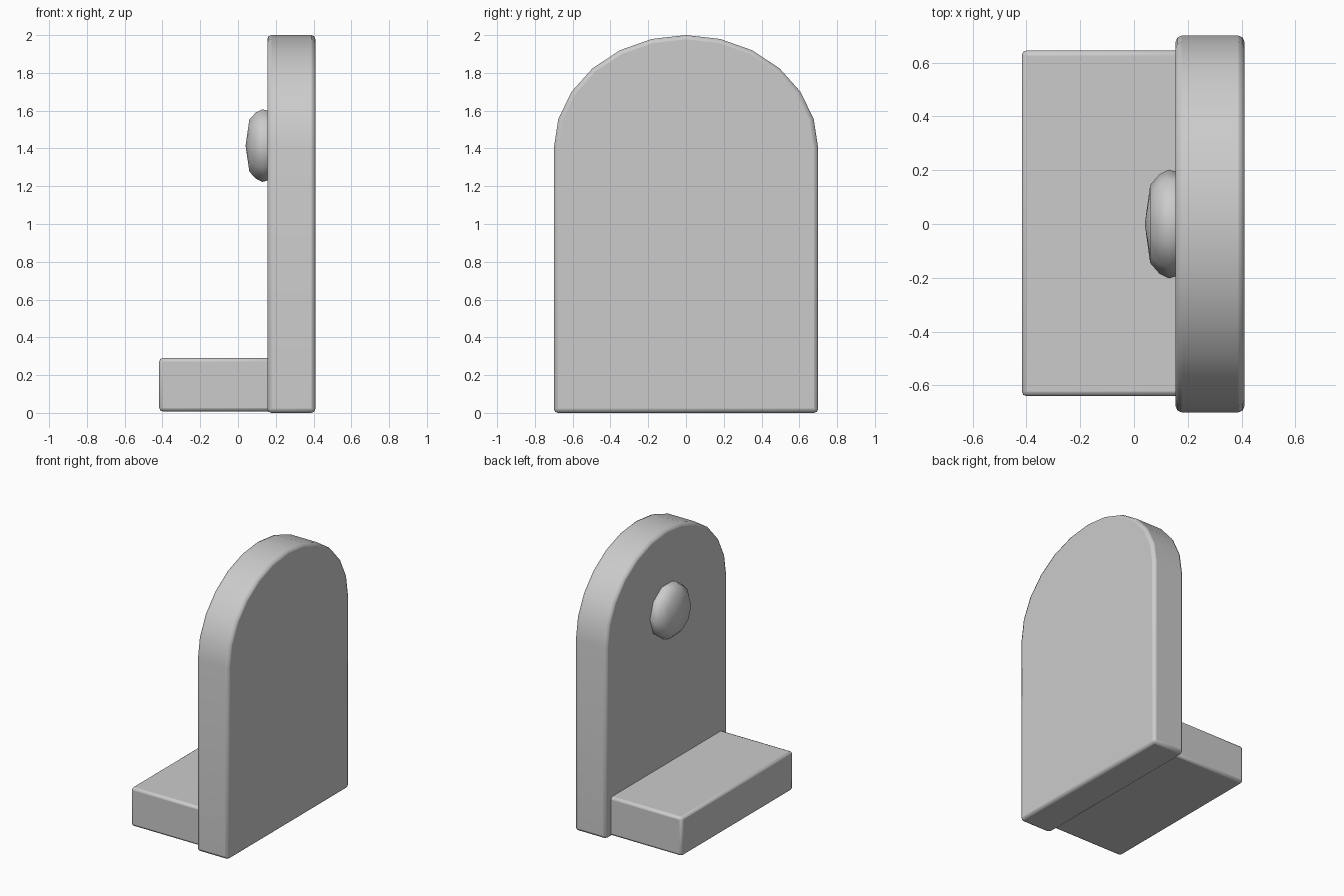
import bpy, bmesh, math

if "Cube" in bpy.data.objects:
    bpy.data.objects.remove(bpy.data.objects["Cube"])


def make(name, verts, faces, bevel=0.0):
    me = bpy.data.meshes.new(name)
    me.from_pydata(verts, [], faces)
    bm = bmesh.new()
    bm.from_mesh(me)
    bmesh.ops.recalc_face_normals(bm, faces=bm.faces[:])
    bm.to_mesh(me)
    bm.free()
    ob = bpy.data.objects.new(name, me)
    bpy.context.collection.objects.link(ob)
    if bevel:
        m = ob.modifiers.new("soft_edges", 'BEVEL')
        m.width = bevel
        m.segments = 2
        m.limit_method = 'ANGLE'
        m.angle_limit = math.radians(40)
    bpy.ops.object.select_all(action='DESELECT')
    ob.select_set(True)
    bpy.context.view_layer.objects.active = ob
    bpy.ops.object.shade_smooth_by_angle(angle=math.radians(50))
    return ob


def prism(name, profile, x0, x1, bevel):
    n = len(profile)
    verts = [(x, y, z) for x in (x0, x1) for y, z in profile]
    faces = [tuple(range(n)), tuple(range(n, 2 * n))]
    faces += [(i, (i + 1) % n, (i + 1) % n + n, i + n) for i in range(n)]
    return make(name, verts, faces, bevel)


# Upright slab with a twelve-sided elliptical arch
arch = [(0.7 * math.cos(math.pi * i / 12), 1.4 + 0.6 * math.sin(math.pi * i / 12))
        for i in range(13)]
prism("headstone_slab", [(-0.7, 0), (0.7, 0)] + arch, 0.155, 0.41, 0.022)

# Low base block in front of the slab face
prism("base_block", [(-0.64, 0.008), (0.645, 0.008), (0.645, 0.29), (-0.64, 0.29)],
      -0.417, 0.18, 0.018)

# Domed medallion, turned from a short profile (x, radius)
sides = 10
rings = [(0.06, 0.145), (0.095, 0.185), (0.13, 0.202), (0.17, 0.19)]
verts = [(0.04, 0, 1.415)]
for x, r in rings:
    for k in range(sides):
        a = 2 * math.pi * k / sides
        verts.append((x, r * math.cos(a), 1.415 + r * math.sin(a)))
faces = [(0, 1 + k, 1 + (k + 1) % sides) for k in range(sides)]
for j in range(len(rings) - 1):
    b = 1 + j * sides
    for k in range(sides):
        q = (k + 1) % sides
        faces.append((b + k, b + q, b + sides + q, b + sides + k))
faces.append(tuple(range(1 + (len(rings) - 1) * sides, 1 + len(rings) * sides)))
make("medallion", verts, faces)
